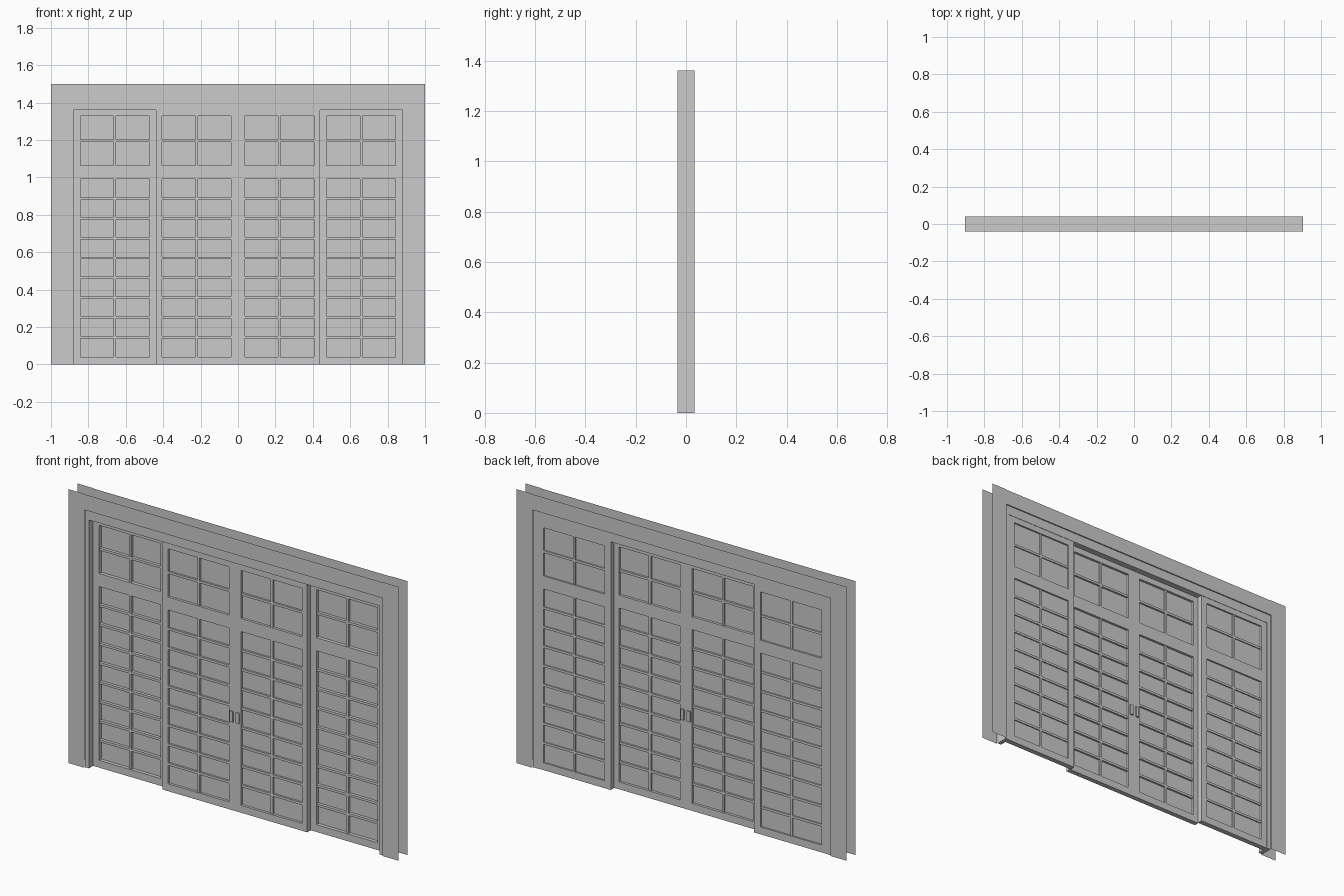
import bpy, bmesh
from mathutils import Vector

if "Cube" in bpy.data.objects:
    bpy.data.objects.remove(bpy.data.objects["Cube"])


def add_box(bm, x0, x1, y0, y1, z0, z1):
    """Box between two corners; a zero-size axis gives a flat sheet."""
    lo, hi = (x0, y0, z0), (x1, y1, z1)
    flat = [i for i in range(3) if abs(hi[i] - lo[i]) < 1e-6]
    if flat:
        a, b = [i for i in range(3) if i != flat[0]]
        vs = []
        for s, t in ((0, 0), (1, 0), (1, 1), (0, 1)):
            p = Vector(lo)
            p[a] = hi[a] if s else lo[a]
            p[b] = hi[b] if t else lo[b]
            vs.append(bm.verts.new(p))
        bm.faces.new(vs)
        return
    cube = bmesh.ops.create_cube(bm, size=1)
    for v in cube["verts"]:
        v.co = [lo[i] + (v.co[i] + 0.5) * (hi[i] - lo[i]) for i in range(3)]


def make(name, boxes, mirror=False):
    bm = bmesh.new()
    for b in boxes:
        add_box(bm, *b)
    mesh = bpy.data.meshes.new(name)
    bm.to_mesh(mesh)
    bm.free()
    ob = bpy.data.objects.new(name, mesh)
    bpy.context.collection.objects.link(ob)
    if mirror:
        m = ob.modifiers.new("mirror", "MIRROR")
        m.use_axis = (True, False, False)
        m.use_mirror_merge = False
    return ob


H = 1.36       # door height
J = 0.033      # half depth of the jamb
C = 0.04       # casing distance from the centre
BAR = 0.013    # glazing bar width
LOWER, UPPER = (0.04, 0.992), (1.063, 1.327)


def door(name, x0, x1, gx0, gx1, y0, y1, glass_y):
    # stiles and rails
    frame = [(x0, gx0, y0, y1, 0, H), (gx1, x1, y0, y1, 0, H)]
    for z0, z1 in ((0, LOWER[0]), (LOWER[1], UPPER[0]), (UPPER[1], H)):
        frame.append((gx0, gx1, y0, y1, z0, z1))
    make(name + "_frame", frame, True)

    # glazing bars: two columns, nine rows below and two above
    bars, panes = [], []
    mid, b0, b1 = (gx0 + gx1) / 2, y0 + 0.003, y1 - 0.003
    for (z0, z1), rows in ((LOWER, 9), (UPPER, 2)):
        bars.append((mid - BAR / 2, mid + BAR / 2, b0, b1, z0, z1))
        for r in range(1, rows):
            z = z0 + (z1 - z0) * r / rows
            for xa, xb in ((gx0, mid - BAR / 2), (mid + BAR / 2, gx1)):
                bars.append((xa, xb, b0, b1, z - BAR / 2, z + BAR / 2))
        panes.append((gx0, gx1, glass_y, glass_y, z0, z1))
    make(name + "_glazing_bars", bars, True)
    make(name + "_glass", panes, True)


# sliding centre doors in front, fixed side doors behind
door("centre_door", 0.0, 0.438, 0.037, 0.406, -0.027, 0.0, -0.0135)
door("side_door", 0.434, 0.88, 0.473, 0.843, 0.003, 0.031, 0.022)

# door pulls on both faces
make("door_pull", [(0.009, 0.029, -0.033, -0.027, 0.485, 0.543),
                   (0.009, 0.029, 0.0, 0.008, 0.485, 0.543)], True)

# jambs and head of the opening
make("side_jamb", [(0.88, 0.903, -J, J, 0, H)], True)
make("head_jamb", [(-0.903, 0.903, -J, -J, H, 1.412),
                   (-0.903, 0.903, J, J, H, 1.412),
                   (-0.903, 0.903, -J, J, H, H),
                   (-0.903, 0.903, -C, C, 1.412, 1.412)])

# flat casing boards, front and back
for side, y in (("front", -C), ("back", C)):
    make(side + "_side_casing", [(0.903, 1.0, y, y, 0, 1.5)], True)
    make(side + "_head_casing", [(-0.903, 0.903, y, y, 1.412, 1.498)])
